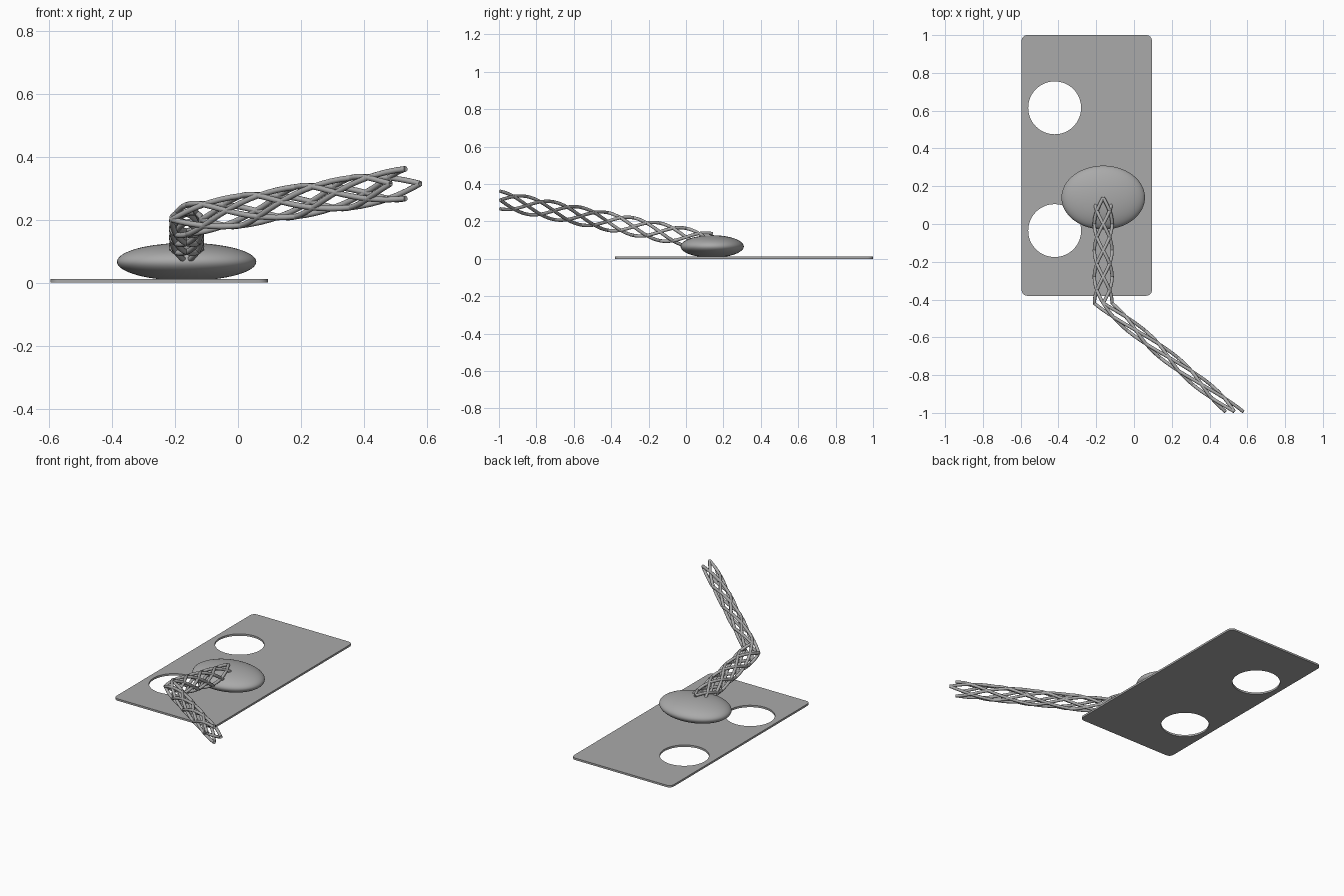
import bpy, bmesh, math
from mathutils import Vector

cube = bpy.data.objects.get("Cube")
if cube:
    bpy.data.objects.remove(cube, do_unlink=True)

GREY = (0.4, 0.4, 0.4, 1)
grey = bpy.data.materials.new("plain grey")
grey.use_nodes = True
grey.diffuse_color = GREY
grey.node_tree.nodes["Principled BSDF"].inputs["Base Color"].default_value = GREY


def add_object(name, data):
    obj = bpy.data.objects.new(name, data)
    bpy.context.collection.objects.link(obj)
    data.materials.append(grey)
    return obj


def add_loop(curve, points):
    spline = curve.splines.new('POLY')
    spline.points.add(len(points) - 1)
    for p, co in zip(spline.points, points):
        p.co = (*co, 1)
    spline.use_cyclic_u = True


def arc(cx, cy, r, start, sweep, steps):
    angles = [math.radians(start + sweep * i / steps) for i in range(steps + 1)]
    return [(cx + r * math.cos(a), cy + r * math.sin(a), 0) for a in angles]


# Base plate: rounded rectangle with two round holes
PLATE_TOP = 0.012
plate = bpy.data.curves.new("base_plate", 'CURVE')
plate.dimensions = '2D'
plate.fill_mode = 'BOTH'
plate.extrude = PLATE_TOP / 2
left, right, front, back, corner = -0.595, 0.095, -0.38, 1.0, 0.03
outline = []
for cx, cy, start in ((right - corner, back - corner, 0), (left + corner, back - corner, 90),
                      (left + corner, front + corner, 180), (right - corner, front + corner, 270)):
    outline += arc(cx, cy, corner, start, 90, 6)
add_loop(plate, outline)
for hole_y in (0.615, -0.035):
    add_loop(plate, arc(-0.42, hole_y, 0.14, 0, -360, 64)[:-1])
add_object("base_plate", plate).location.z = PLATE_TOP / 2

# Flattened oval hub resting on the plate
bm = bmesh.new()
bmesh.ops.create_uvsphere(bm, u_segments=64, v_segments=32, radius=1)
bmesh.ops.scale(bm, vec=(0.221, 0.169, 0.06), verts=bm.verts)
bmesh.ops.translate(bm, vec=(-0.163, 0.14, 0.066), verts=bm.verts)
for face in bm.faces:
    face.smooth = True
hub = bpy.data.meshes.new("oval_hub")
bm.to_mesh(hub)
bm.free()
add_object("oval_hub", hub)

# Bent arm woven from four strands turning each way
PATH = [Vector((-0.163, 0.14, 0.088)), Vector((-0.163, -0.42, 0.2)), Vector((0.531, -0.993, 0.314))]
RADIUS, STRAND, STEPS = 0.047, 0.009, 32


def add_strand(curve, phase, turn):
    points = []
    for i in range(2 * STEPS + 1):
        seg = min(i // STEPS, 1)
        centre = PATH[seg].lerp(PATH[seg + 1], i / STEPS - seg)
        a = phase + turn * math.tau * i / STEPS
        points.append(centre + Vector((RADIUS * math.cos(a), 0, RADIUS * math.sin(a))))
    spline = curve.splines.new('POLY')
    spline.points.add(len(points) - 1)
    for p, co in zip(spline.points, points):
        p.co = (*co, 1)
    spline.use_smooth = True


for name, turn in (("left_turning_strands", 1), ("right_turning_strands", -1)):
    strands = bpy.data.curves.new(name, 'CURVE')
    strands.dimensions = '3D'
    strands.bevel_depth = STRAND
    strands.bevel_resolution = 3
    strands.use_fill_caps = True
    for k in range(4):
        add_strand(strands, k * math.pi / 2, turn)
    add_object(name, strands)
